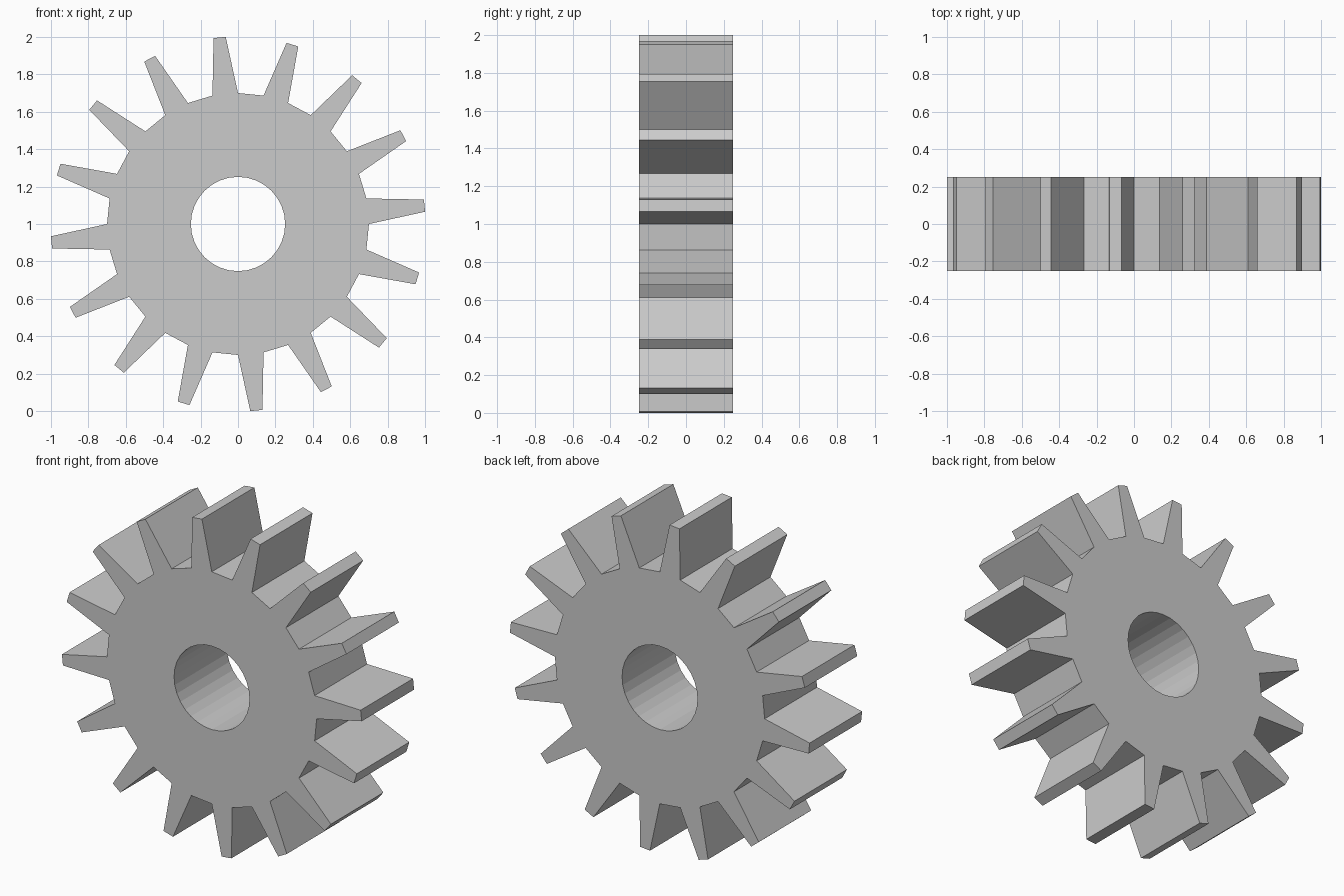
import bpy
import bmesh
from math import sin, cos, radians

if "Cube" in bpy.data.objects:
    bpy.data.objects.remove(bpy.data.objects["Cube"])

TEETH = 16
ROOT_R, TIP_R, BORE_R = 0.70, 1.0025, 0.252
WIDTH = 0.5
BORE_SIDES = 32
STEP = 360 / TEETH


def polar(r, deg):
    return (r * cos(radians(deg)), -WIDTH / 2, 1 + r * sin(radians(deg)))


def add_loop(bm, points):
    verts = [bm.verts.new(p) for p in points]
    return [bm.edges.new((a, b)) for a, b in zip(verts, verts[1:] + verts[:1])]


# Toothed outline: each tooth tapers from a quarter-pitch root to a narrow tip
outline = []
for i in range(TEETH):
    mid = STEP * i + STEP / 4
    outline += [polar(ROOT_R, mid - STEP / 4), polar(TIP_R, mid - 1.87),
                polar(TIP_R, mid + 1.87), polar(ROOT_R, mid + STEP / 4)]

# Round bore through the middle
bore = [polar(BORE_R, 360 * i / BORE_SIDES) for i in range(BORE_SIDES)]

# Fill between the loops and extrude to the gear's width
bm = bmesh.new()
edges = add_loop(bm, outline) + add_loop(bm, bore)
bmesh.ops.triangle_fill(bm, use_beauty=True, use_dissolve=False,
                        edges=edges, normal=(0, -1, 0))
ext = bmesh.ops.extrude_face_region(bm, geom=bm.faces[:], use_keep_orig=True)
new_verts = [g for g in ext["geom"] if isinstance(g, bmesh.types.BMVert)]
bmesh.ops.translate(bm, verts=new_verts, vec=(0, WIDTH, 0))
bmesh.ops.recalc_face_normals(bm, faces=bm.faces[:])

mesh = bpy.data.meshes.new("gear_wheel")
bm.to_mesh(mesh)
bm.free()
gear = bpy.data.objects.new("gear_wheel", mesh)
bpy.context.collection.objects.link(gear)
